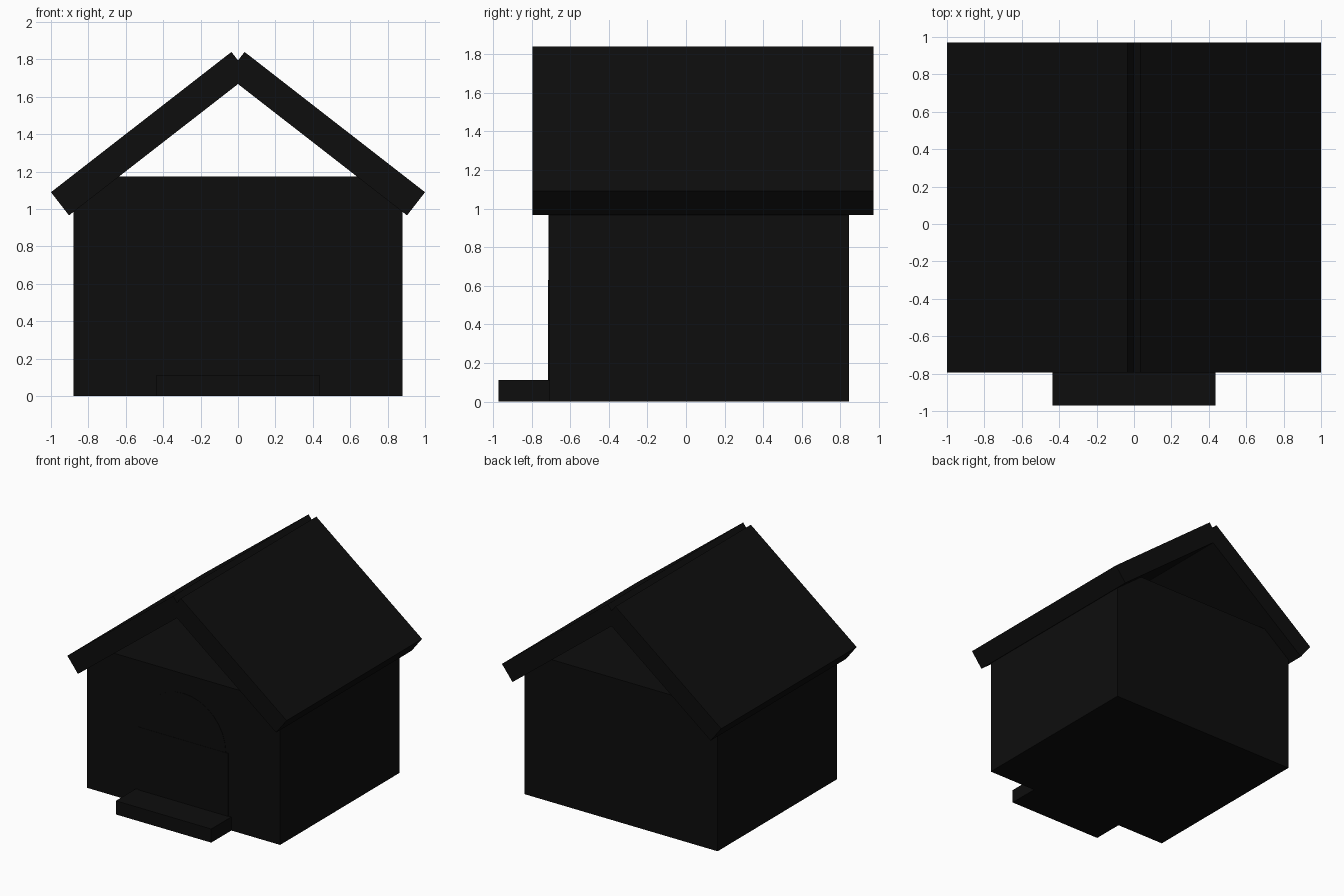
import bpy, math

if "Cube" in bpy.data.objects:
    bpy.data.objects.remove(bpy.data.objects["Cube"])

# Shared dark paint
paint = bpy.data.materials.new("dark_paint")
paint.diffuse_color = (0.004, 0.004, 0.004, 1)
paint.use_nodes = True
paint.node_tree.nodes["Principled BSDF"].inputs["Base Color"].default_value = paint.diffuse_color


def box(name, x, y, z):
    """Box spanning the given (min, max) ranges."""
    bpy.ops.mesh.primitive_cube_add(size=1, location=[sum(r) / 2 for r in (x, y, z)])
    ob = bpy.context.object
    ob.name = name
    ob.scale = [r[1] - r[0] for r in (x, y, z)]
    bpy.ops.object.transform_apply(location=False, rotation=False, scale=True)
    ob.data.materials.append(paint)
    return ob


# House body and door step
box("house_body", (-0.88, 0.88), (-0.708, 0.845), (0, 1.175))
box("door_step", (-0.435, 0.435), (-0.97, -0.66), (0, 0.112))

# Doorway: rectangular lower part with a rounded top, barely proud of the wall
box("doorway", (-0.41, 0.41), (-0.714, -0.64), (0.02, 0.63))
bpy.ops.mesh.primitive_cylinder_add(vertices=32, radius=0.385, depth=0.07,
                                    location=(0, -0.676, 0.63),
                                    rotation=(math.pi / 2, 0, 0))
arch = bpy.context.object
arch.name = "doorway_arch"
arch.data.materials.append(paint)
bpy.ops.object.shade_smooth_by_angle()

# Two tilted roof slabs crossing at the ridge
pitch = math.atan2(0.75, 0.965)
length, thick = 1.222, 0.157
for side, name in ((-1, "roof_left"), (1, "roof_right")):
    slab = box(name, (-length / 2, length / 2), (-0.795, 0.97), (-thick / 2, thick / 2))
    mid_x = 0.5175 - math.sin(pitch) * thick / 2
    mid_z = 1.465 - math.cos(pitch) * thick / 2
    slab.location = (side * mid_x, 0.0875, mid_z)
    slab.rotation_euler.y = side * pitch
